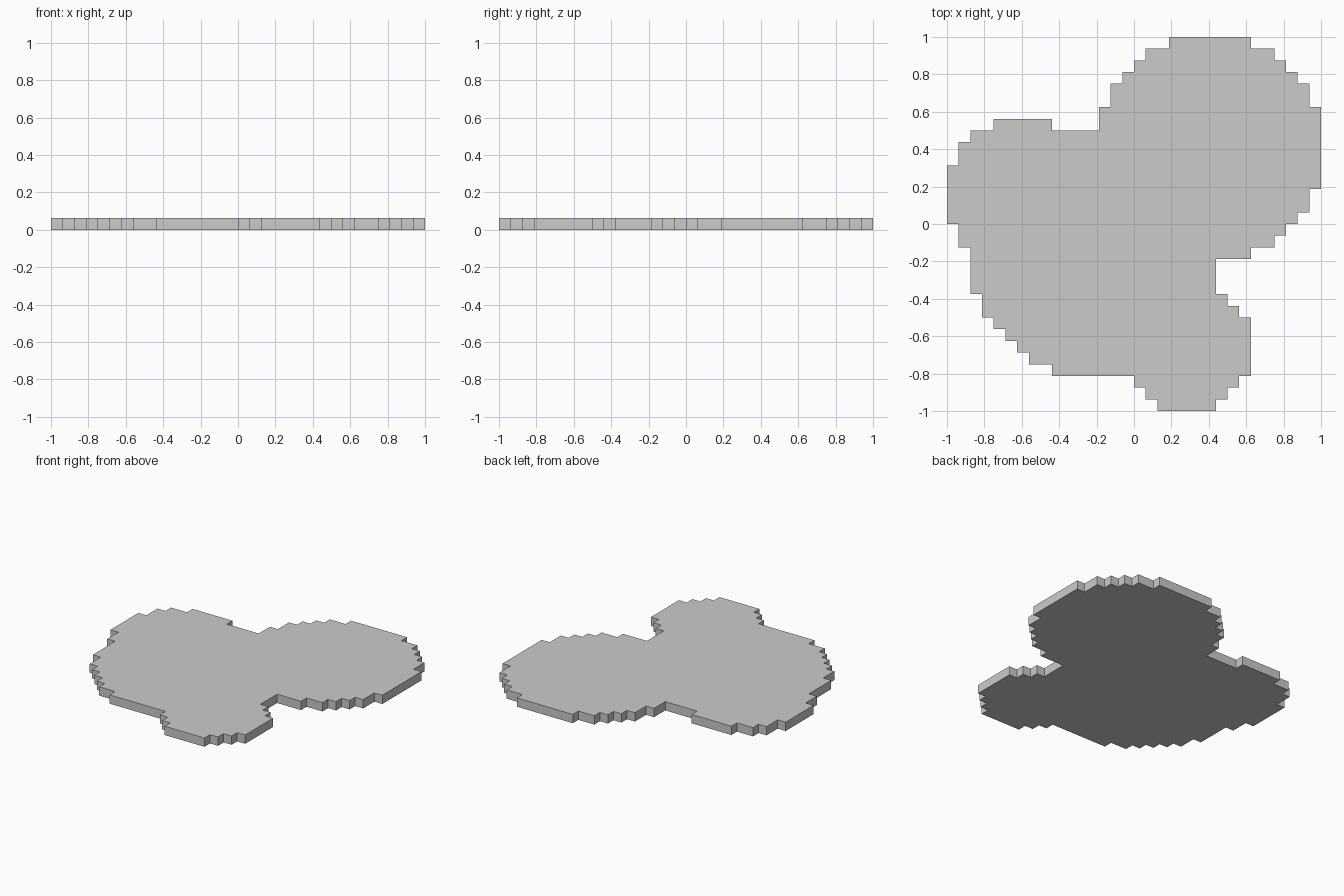
import bpy, bmesh

if "Cube" in bpy.data.objects:
    bpy.data.objects.remove(bpy.data.objects["Cube"])

CELL = 1 / 16  # the outline is stepped on a 32 x 32 pixel grid

# Clockwise stair outline: each pair moves across to x, then up or down to y
STEPS = [
    # upper right lobe
    (10, 15), (12, 14), (13, 13), (14, 12), (15, 10), (16, 3),
    (15, 1), (14, 0), (13, -1), (12, -2), (10, -3),
    # notch and lower lobe
    (7, -6), (8, -7), (9, -8), (10, -13), (9, -14), (8, -15), (7, -16),
    (2, -15), (1, -14), (0, -13),
    # lower left side
    (-7, -12), (-9, -11), (-10, -10), (-11, -9), (-12, -8), (-13, -6),
    (-14, -2), (-15, 0),
    # left lobe and climb back to the top
    (-16, 5), (-15, 7), (-14, 8), (-12, 9), (-7, 8),
    (-3, 10), (-2, 12), (-1, 13), (0, 14), (1, 15), (3, 16),
]


def stepped_slab(name, steps, height):
    """Extrude a right-angled stair outline upwards from z = 0."""
    bm = bmesh.new()
    verts = []
    y = steps[-1][1]
    for x, next_y in steps:
        verts.append(bm.verts.new((x * CELL, y * CELL, 0)))
        verts.append(bm.verts.new((x * CELL, next_y * CELL, 0)))
        y = next_y
    base = bm.faces.new(verts)
    top = bmesh.ops.extrude_face_region(bm, geom=[base], use_keep_orig=True)
    moved = [g for g in top["geom"] if isinstance(g, bmesh.types.BMVert)]
    bmesh.ops.translate(bm, verts=moved, vec=(0, 0, height))
    bmesh.ops.recalc_face_normals(bm, faces=bm.faces)
    mesh = bpy.data.meshes.new(name)
    bm.to_mesh(mesh)
    bm.free()
    obj = bpy.data.objects.new(name, mesh)
    bpy.context.collection.objects.link(obj)
    return obj


# Flat puddle-shaped slab, one cell thick
stepped_slab("puddle_slab", STEPS, CELL)
